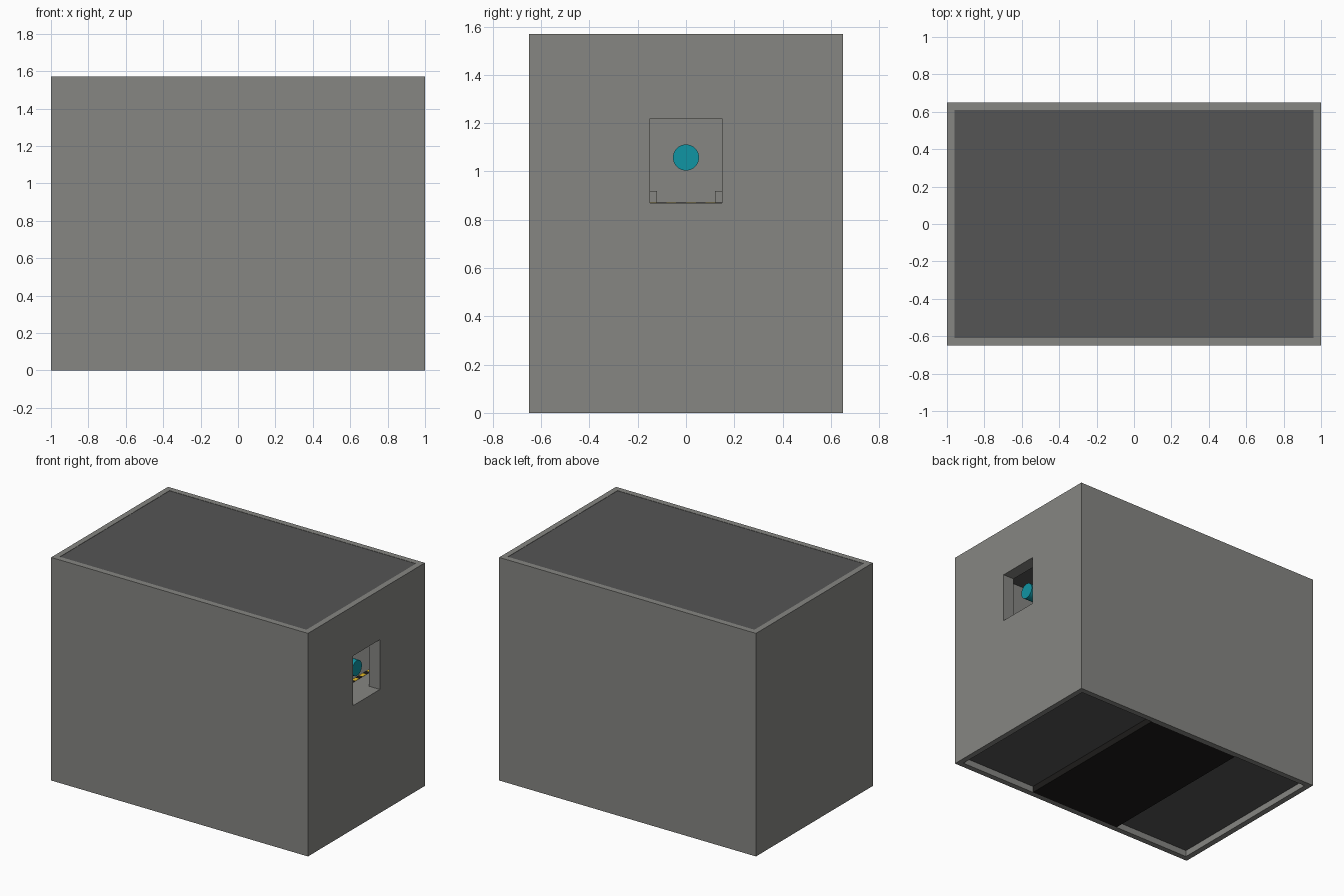
import bpy, math

if "Cube" in bpy.data.objects:
    bpy.data.objects.remove(bpy.data.objects["Cube"])

def mat(name, r, g, b):
    m = bpy.data.materials.new(name)
    m.diffuse_color = (r, g, b, 1)
    m.use_nodes = True
    m.node_tree.nodes["Principled BSDF"].inputs["Base Color"].default_value = m.diffuse_color
    return m

GREY = mat("wall_grey", 0.24, 0.24, 0.225)
DARK = mat("dark_grey", 0.09, 0.09, 0.09)
BLACK = mat("pit_black", 0.012, 0.011, 0.01)
CYAN = mat("beam_cyan", 0.005, 0.3, 0.37)
YELLOW = mat("hazard_yellow", 0.8, 0.5, 0.02)

def box(name, x, y, z, m):
    """Box from (min, max) ranges on each axis."""
    c = [(a + b) / 2 for a, b in (x, y, z)]
    bpy.ops.mesh.primitive_cube_add(size=1, location=c)
    o = bpy.context.object
    o.name = name
    o.scale = [b - a for a, b in (x, y, z)]
    bpy.ops.object.transform_apply(location=False, rotation=False, scale=True)
    o.data.materials.append(m)
    return o

def span(s, a, b):
    """Range mirrored to the side s."""
    return (a, b) if s > 0 else (-b, -a)

X, Y, H, T = 1.0, 0.65, 1.57, 0.04
IX, IY = X - T, Y - T
SILL, LINTEL, HALF = 0.87, 1.22, 0.15

# outer walls: front, back, left
box("front_wall", (-X, X), (-Y, -IY), (0, H), GREY)
box("back_wall", (-X, X), (IY, Y), (0, H), GREY)
box("left_wall", (-X, -IX), (-IY, IY), (0, H), GREY)

# right wall built around the doorway
box("right_wall_below_door", (IX, X), (-IY, IY), (0, SILL), GREY)
box("right_wall_above_door", (IX, X), (-IY, IY), (LINTEL, H), GREY)
for s in (-1, 1):
    box("right_wall_side", (IX, X), span(s, HALF, IY), (SILL, LINTEL), GREY)
    box("door_frame_side", (0.914, IX), span(s, HALF, 0.19), (SILL, LINTEL), GREY)
box("door_frame_top", (0.914, IX), (-0.19, 0.19), (LINTEL, LINTEL + 0.04), GREY)

# roof and floors
box("roof", (-IX, IX), (-IY, IY), (H - 0.04, H - 0.002), DARK)
box("pit_floor", (-0.36, 0.36), (-IY, IY), (0, 0.06), BLACK)
for s in (-1, 1):
    box("lower_floor", span(s, 0.36, IX), (-IY, IY), (0.045, 0.09), DARK)

    # balcony with hazard stripes along its edge
    box("balcony", span(s, 0.77, IX), (-IY, IY), (SILL - 0.04, SILL), GREY)
    n = 30
    w = 2 * IY / n
    for i in range(n):
        y = -IY + i * w
        box("hazard_stripe", span(s, 0.77, 0.80), (y, y + w),
            (SILL, SILL + 0.002), YELLOW if i % 2 else BLACK)

    # low kerbs beside the far doorway
    box("kerb", (-IX, -0.9), span(s, 0.12, 0.16), (SILL, 0.92), GREY)

# glowing beam running the length of the room
bpy.ops.mesh.primitive_cylinder_add(vertices=32, radius=0.054, depth=0.927 + IX,
                                    location=((0.927 - IX) / 2, 0, 1.058),
                                    rotation=(0, math.pi / 2, 0))
beam = bpy.context.object
beam.name = "beam"
beam.data.materials.append(CYAN)
bpy.ops.object.shade_smooth_by_angle()
